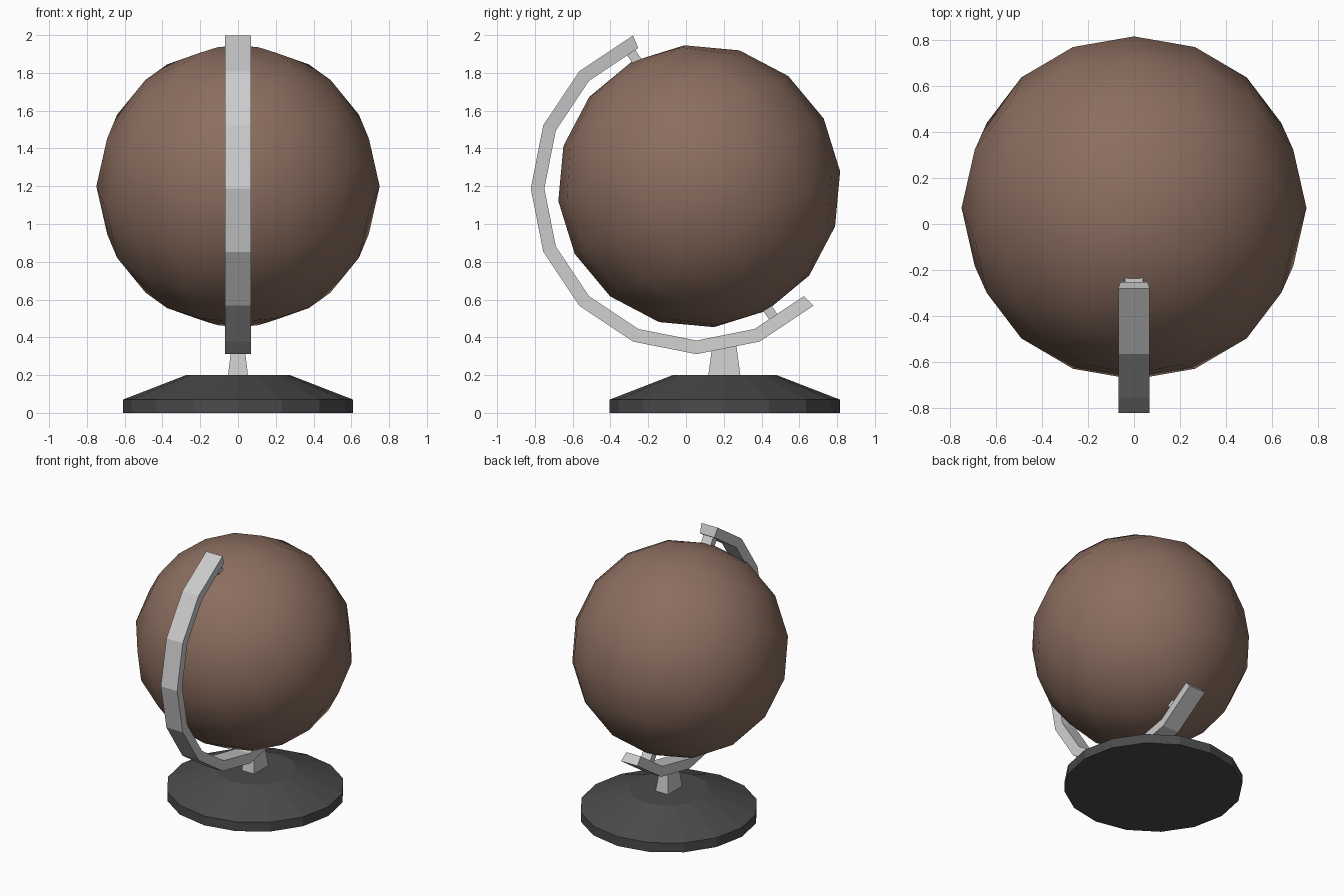
import bpy, bmesh
from math import sin, cos, radians, pi
from mathutils import Matrix, Vector

if "Cube" in bpy.data.objects:
    bpy.data.objects.remove(bpy.data.objects["Cube"])


def material(name, color):
    m = bpy.data.materials.new(name)
    m.diffuse_color = (*color, 1)
    m.use_nodes = True
    m.node_tree.nodes["Principled BSDF"].inputs["Base Color"].default_value = m.diffuse_color
    return m


def make_object(name, bm, mat=None, smooth=False):
    bmesh.ops.recalc_face_normals(bm, faces=bm.faces)
    for f in bm.faces:
        f.smooth = smooth
    mesh = bpy.data.meshes.new(name)
    bm.to_mesh(mesh)
    bm.free()
    ob = bpy.data.objects.new(name, mesh)
    bpy.context.collection.objects.link(ob)
    if mat:
        mesh.materials.append(mat)
    return ob


def loft(name, rings, mat=None):
    """Skin a list of equal-length closed rings and cap both ends."""
    bm = bmesh.new()
    loops = [[bm.verts.new(p) for p in ring] for ring in rings]
    n = len(loops[0])
    for a, b in zip(loops, loops[1:]):
        for i in range(n):
            j = (i + 1) % n
            bm.faces.new((a[i], a[j], b[j], b[i]))
    bm.faces.new(loops[0])
    bm.faces.new(loops[-1])
    return make_object(name, bm, mat)


def circle(r, y, z, n=16):
    return [(r * cos(2 * pi * i / n), y + r * sin(2 * pi * i / n), z) for i in range(n)]


def rect(hx, hy, y, z):
    return [(sx * hx, y + sy * hy, z) for sx, sy in ((-1, -1), (1, -1), (1, 1), (-1, 1))]


brown = material("globe_brown", (0.26, 0.155, 0.115))
dark = material("base_dark_grey", (0.07, 0.07, 0.07))

# Globe: smooth low-poly ball on a tilted axis
bm = bmesh.new()
bmesh.ops.create_uvsphere(bm, u_segments=16, v_segments=8, radius=0.75)
bm.transform(Matrix.Translation((0, 0.07, 1.2)) @ Matrix.Rotation(radians(28.5), 4, 'X'))
make_object("globe", bm, brown, smooth=True)

# Curved support arm, swept around the globe in 22.5 degree steps
arm = []
for k in range(10):
    a = radians(112.5 + 22.5 * k)
    arm.append([(x, 0.055 + r * cos(a), 1.188 + r * sin(a))
                for x, r in ((-0.068, 0.877), (0.068, 0.877), (0.06, 0.805), (-0.06, 0.805))])
loft("support_arm", arm)

# Axis pins between arm and globe
for name, y, z in (("top_pin", -0.275, 1.885), ("bottom_pin", 0.445, 0.533)):
    bm = bmesh.new()
    bmesh.ops.create_cube(bm, size=1)
    bmesh.ops.scale(bm, vec=Vector((0.08, 0.052, 0.13)), verts=bm.verts)
    bm.transform(Matrix.Translation((0, y, z)) @ Matrix.Rotation(radians(34), 4, 'X'))
    make_object(name, bm)

# Tapered stem
loft("stem", [rect(0.054, 0.086, 0.203, 0.19), rect(0.032, 0.062, 0.203, 0.37)])

# Sixteen-sided base with a sloped top
loft("base", [circle(0.61, 0.205, 0), circle(0.61, 0.205, 0.07), circle(0.275, 0.205, 0.2)], dark)
